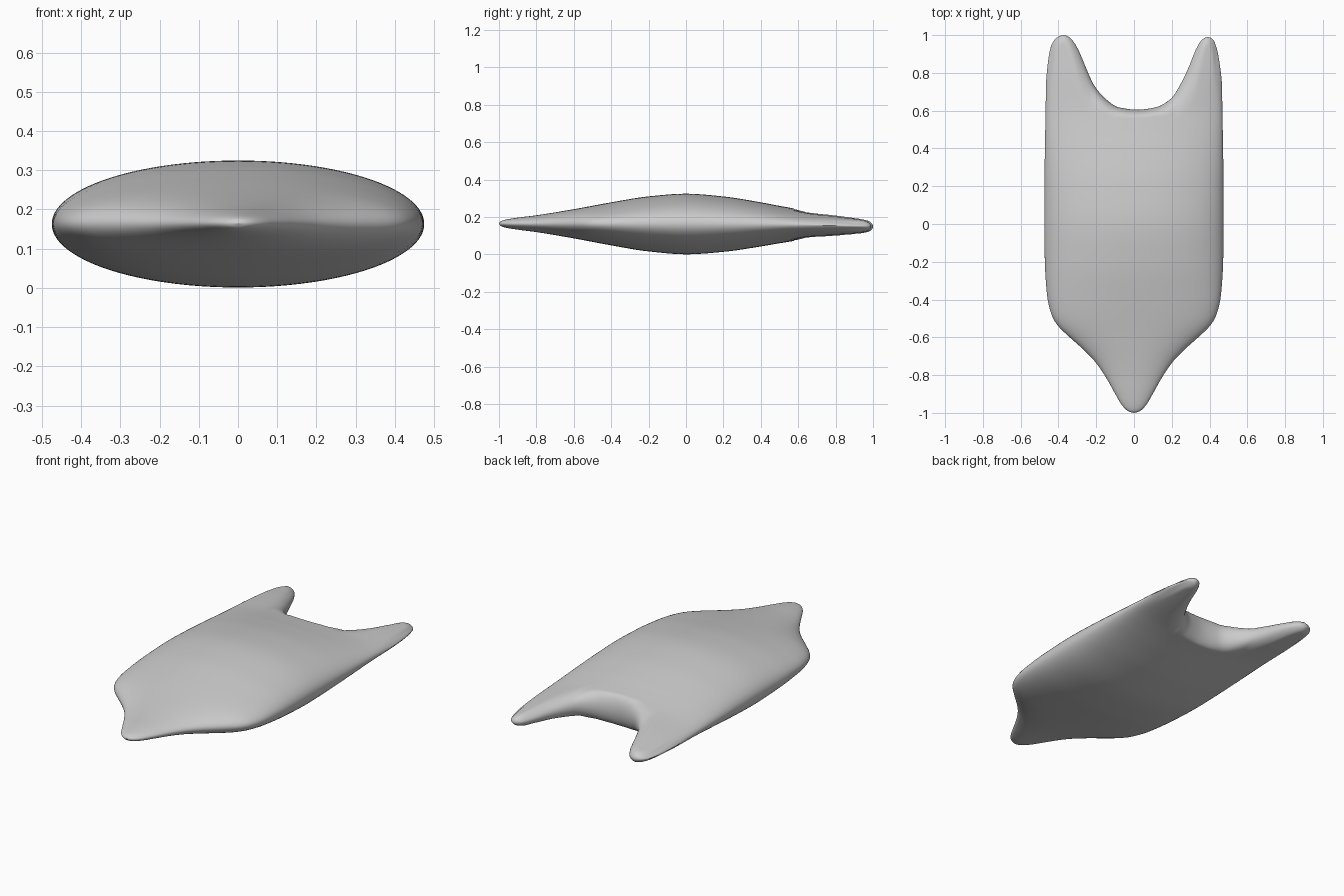
import bpy, bmesh, math

if "Cube" in bpy.data.objects:
    bpy.data.objects.remove(bpy.data.objects["Cube"])

def curve(pts):
    """Smooth monotone interpolation through (x, y) points."""
    n = len(pts)
    s = [(pts[i+1][1]-pts[i][1])/(pts[i+1][0]-pts[i][0]) for i in range(n-1)]
    m = [s[0]] + [0 if s[i-1]*s[i] <= 0 else 2*s[i-1]*s[i]/(s[i-1]+s[i])
                  for i in range(1, n-1)] + [s[-1]]

    def f(x):
        x = min(max(x, pts[0][0]), pts[-1][0])
        i = 0
        while i < n-2 and x > pts[i+1][0]:
            i += 1
        h = pts[i+1][0]-pts[i][0]
        t = (x-pts[i][0])/h
        return ((2*t**3-3*t*t+1)*pts[i][1] + (t**3-2*t*t+t)*h*m[i]
                + (3*t*t-2*t**3)*pts[i+1][1] + (t**3-t*t)*h*m[i+1])
    return f

# half width along the length, half thickness, and mid-plane height
width = curve([(-1, 0), (-.995, .022), (-.98, .045), (-.95, .07), (-.9, .099), (-.8, .156),
               (-.73, .205), (-.67, .262), (-.6, .34), (-.54, .402), (-.5, .428),
               (-.45, .446), (-.38, .46), (-.2, .472), (0, .475), (.3, .473), (.6, .468), (1, .462)])
thick = curve([(-1, 0), (-.993, .011), (-.97, .02), (-.9, .032), (-.8, .045), (-.6, .078),
               (-.4, .115), (-.2, .147), (0, .162), (.2, .148), (.4, .118), (.5, .1),
               (.6, .085), (.8, .072), (1, .05)])
middle = curve([(-1, .165), (-.5, .164), (0, .163), (.5, .16), (1, .15)])
# rear outline: two prongs around a rounded notch
rear = curve([(-.475, .72), (-.468, .82), (-.455, .92), (-.438, .965), (-.41, .992), (-.38, 1),
              (-.345, .985), (-.305, .93), (-.26, .83), (-.215, .735), (-.155, .665),
              (-.08, .617), (.02, .605), (.12, .619), (.2, .665), (.25, .74), (.295, .83),
              (.335, .925), (.37, .978), (.4, .99), (.43, .975), (.452, .91), (.467, .81), (.475, .72)])

N, SPLIT = 128, 0.25
bm = bmesh.new()

def ring(pos):
    """Elliptical section; pos < 0 front part, 0..1 stretches towards the rear outline."""
    vs = []
    for i in range(N):
        a = 2*math.pi*i/N
        u, q = math.cos(a), math.sin(a)
        f = 1
        if pos < 0:
            t = 1+pos
            y = -1 + (SPLIT+1)*(1-math.cos(math.pi*t/2))
        else:
            x = .473*u
            end = rear(x)
            y = SPLIT + (end-SPLIT)*math.sin(pos*math.pi/2)
            slope = min(abs(rear(x+.01)-rear(x-.01))/.02, 3)
            d = (end-y)/math.sqrt(1+slope*slope)
            r = .04 + .05*min(slope/2, 1)
            f = math.sqrt(max(0, 1-(1-min(d/r, 1))**2))
        vs.append(bm.verts.new((width(y)*u, y, middle(y) + thick(y)*q*f)))
    return vs

# body lofted from the pointed front to the forked rear
rings = [ring(-1+i/60) for i in range(60)] + [ring(i/45) for i in range(46)]
for r0, r1 in zip(rings, rings[1:]):
    for i in range(N):
        j = (i+1) % N
        bm.faces.new((r0[i], r0[j], r1[j], r1[i]))
# zip top and bottom together along the rear edge
bmesh.ops.remove_doubles(bm, verts=bm.verts, dist=1e-5)
bmesh.ops.recalc_face_normals(bm, faces=bm.faces)
for f in bm.faces:
    f.smooth = True
me = bpy.data.meshes.new("forked_body")
bm.to_mesh(me)
bm.free()
ob = bpy.data.objects.new("forked_body", me)
bpy.context.collection.objects.link(ob)
